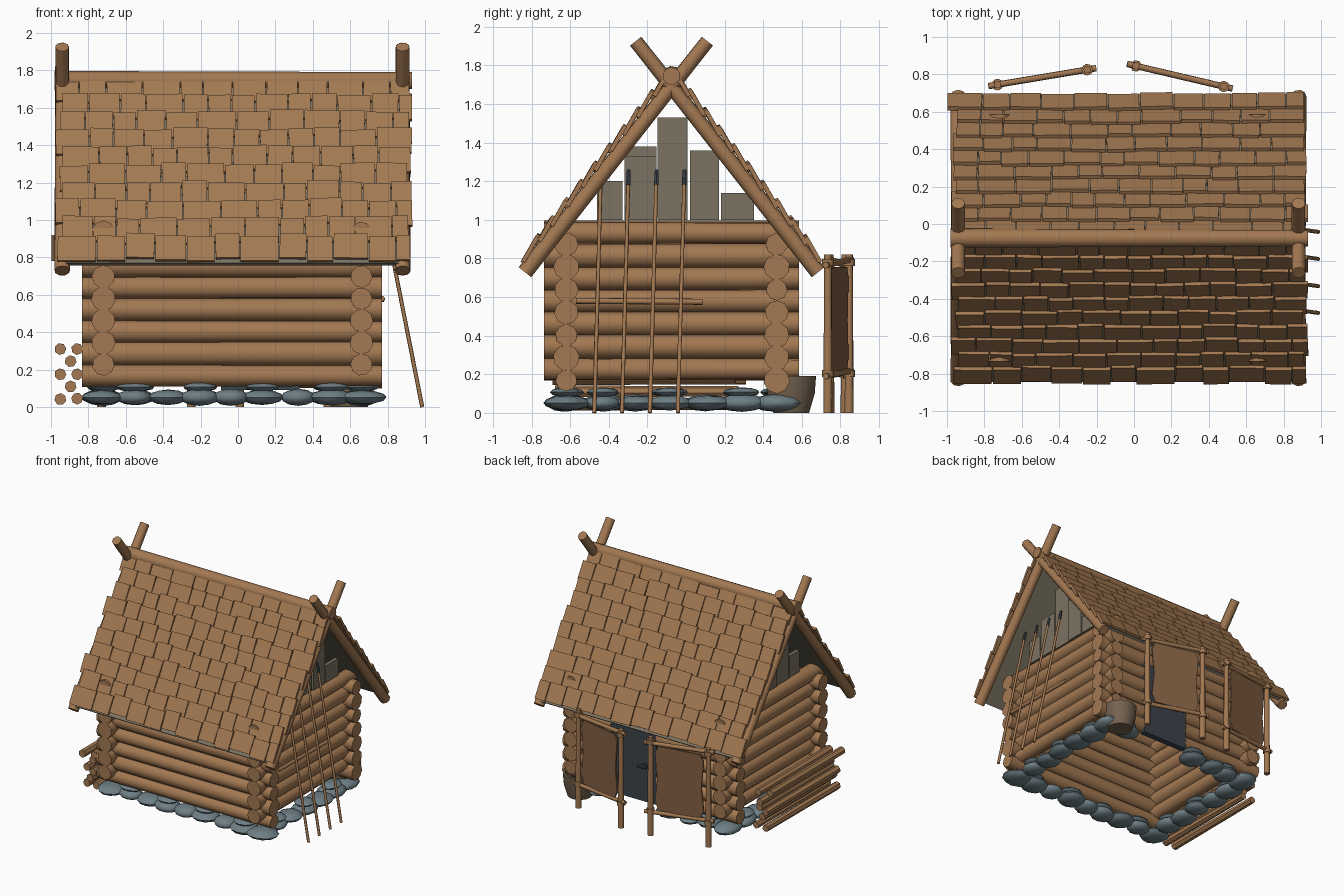
import bpy, bmesh, math, random
from mathutils import Vector as V, Matrix as M

if "Cube" in bpy.data.objects:
    bpy.data.objects.remove(bpy.data.objects["Cube"])

random.seed(4)
U = random.uniform

def mat(name, r, g, b):
    m = bpy.data.materials.new(name)
    m.diffuse_color = (r, g, b, 1)
    m.use_nodes = True
    m.node_tree.nodes["Principled BSDF"].inputs["Base Color"].default_value = m.diffuse_color
    return m

WOOD = mat("brown wood", .366, .190, .084)
GREY = mat("weathered board", .200, .170, .122)
STONE = mat("blue grey stone", .155, .212, .235)
HIDE = mat("tanned hide", .225, .115, .056)
DARK = mat("dark slate", .045, .058, .072)
BUCKET = mat("bucket brown", .175, .125, .080)

def rod(bm, p, q, r1, r2=None, sides=9):
    """Capped round bar from p to q."""
    p, q = V(p), V(q)
    d = q - p
    rot = d.to_track_quat('Z', 'Y').to_matrix().to_4x4()
    bmesh.ops.create_cone(bm, cap_ends=True, segments=sides, radius1=r1,
                          radius2=r1 if r2 is None else r2, depth=d.length,
                          matrix=M.Translation((p + q) / 2) @ rot @ M.Rotation(U(0, 6), 4, 'Z'))

def box(bm, c, size, rot=None):
    m = M.Translation(V(c)) @ (rot or M()) @ M.Diagonal((*size, 1))
    bmesh.ops.create_cube(bm, size=1, matrix=m)

def stone(bm, c, semi, turn):
    m = M.Translation(V(c)) @ M.Rotation(turn, 4, 'Z') @ M.Diagonal((*semi, 1))
    bmesh.ops.create_icosphere(bm, subdivisions=2, radius=1, matrix=m)

def done(name, bm, material, smooth=0):
    me = bpy.data.meshes.new(name)
    bm.to_mesh(me)
    bm.free()
    me.materials.append(material)
    ob = bpy.data.objects.new(name, me)
    bpy.context.collection.objects.link(ob)
    if smooth:
        bpy.ops.object.select_all(action='DESELECT')
        ob.select_set(True)
        bpy.context.view_layer.objects.active = ob
        bpy.ops.object.shade_smooth_by_angle(angle=math.radians(smooth))

X0, X1, Y0, Y1 = -.72, .66, -.62, .47      # wall centre lines
DOOR0, DOOR1 = -.09, .33
STEP = .1175

# log walls, interlocked at the corners, with a gap for the door at the back
bm = bmesh.new()
def log(p, q):
    r = U(.058, .066)
    rod(bm, p, q, r, r + U(-.005, .005))
for i in range(7):
    z = .168 + STEP * i
    log((-.835, Y0, z), (.77, Y0, z))
    if i < 5:
        log((-.835, Y1, z), (DOOR0, Y1, z))
        log((DOOR1, Y1, z), (.77, Y1, z))
    else:
        log((-.835, Y1, z), (.77, Y1, z))
    for x in (X0, X1):
        log((x, -.735, z + STEP / 2), (x, .585, z + STEP / 2))
done("log_walls", bm, WOOD, 50)

# door and its handle
bm = bmesh.new()
box(bm, ((DOOR0 + DOOR1) / 2, .495, .40), (DOOR1 - DOOR0, .05, .62))
rod(bm, (.01, .51, .40), (.01, .57, .40), .015)
rod(bm, (-.03, .565, .40), (.05, .565, .40), .015)
done("door", bm, DARK)

# foundation stones, two courses, left open at the door
bm = bmesh.new()
for a, b, n in (((X0, Y0), (X1, Y0), 9), ((X0, Y1), (X1, Y1), 9),
                ((X0, Y0), (X0, Y1), 7), ((X1, Y0), (X1, Y1), 7)):
    a, b = V((*a, 0)), V((*b, 0))
    turn = math.atan2((b - a).y, (b - a).x)
    for i in range(n):
        p = a.lerp(b, i / (n - 1)) + V((U(-.015, .015), U(-.015, .015), 0))
        if p.y > .4 and -.03 < p.x < .43:
            continue
        stone(bm, p + V((0, 0, .052)), (U(.09, .135), U(.085, .11), U(.037, .047)), turn + U(-.2, .2))
        if i % 2:
            stone(bm, p + V((0, 0, .107)), (U(.08, .10), U(.07, .08), .025), turn)
done("foundation_stones", bm, STONE, 40)

# roof frame of reference: s runs down the slope, h out of it
YR, ZR, A = -.075, 1.69, math.radians(51.7)
def slope(side, x, s, h):
    return V((x, YR + side * (s * math.cos(A) + h * math.sin(A)),
              ZR - s * math.sin(A) + h * math.cos(A)))
def slope_rot(side):
    return M.Rotation(-side * A, 4, 'X')

# crossed gable poles and ridge log
bm = bmesh.new()
for side in (-1, 1):
    for x in (-.94, .88):
        rod(bm, slope(side, x, 1.225, 0), slope(side, x, -.30, 0), .042, .037)
done("gable_poles", bm, WOOD, 50)
bm = bmesh.new()
rod(bm, (-.98, YR, 1.745), (.93, YR, 1.745), .052, .046, 10)
done("ridge_log", bm, WOOD, 50)

# roof boards under the shingles
bm = bmesh.new()
for side in (-1, 1):
    box(bm, slope(side, -.03, .60, .024), (1.84, 1.2, .02), slope_rot(side))
done("roof_deck", bm, GREY)

# overlapping shingles with uneven widths
bm = bmesh.new()
for side in (-1, 1):
    for row in range(10):
        x = -1.0 if (side == 1 and row == 0) else -.96 + U(-.02, .02)
        end = .92 + U(-.015, .015)
        while x < end - .03:
            w = U(.12, .21)
            if x + w > end - .07:
                w = end - x
            s = 1.185 - .12 * row + U(-.012, .012)
            rot = (slope_rot(side) @ M.Rotation(-side * .15, 4, 'X')
                   @ M.Rotation(U(-.025, .025), 4, 'Z'))
            box(bm, slope(side, x + w / 2, s - .075, .052), (w - .006, .15, .022), rot)
            x += w
done("shingles", bm, WOOD)

# stepped upright boards in both open gables
for name, x, tops in (("right_gable_boards", X1, (1.2, 1.33, 1.53, 1.36, 1.14)),
                      ("left_gable_boards", X0, (1.18, 1.38, 1.5, 1.33, 1.13))):
    bm = bmesh.new()
    for y, w, t in zip((-.395, -.235, -.07, .095, .267), (.13, .165, .155, .15, .17), tops):
        box(bm, (x + U(-.01, .01), y, (1.0 + t) / 2), (.03, w, t - 1.0))
    done(name, bm, GREY)

# spears leaning on the right wall, and the rack bar behind them
shafts, tips = bmesh.new(), bmesh.new()
for y in (-.475, -.332, -.187, -.042):
    foot, top = V((.985, y, 0)), V((.75, y + .033, 1.19))
    rod(shafts, foot, top, .011, .010, 7)
    d = (top - foot).normalized()
    rod(tips, top - d * .01, top + d * .07, .013, .010, 6)
rod(shafts, (.77, -.57, .58), (.77, .085, .575), .016, .016, 7)
done("spear_shafts", shafts, WOOD, 55)
done("spear_tips", tips, DARK)

# firewood stacked along the left wall
bm = bmesh.new()
for x, z in ((-.95, .31), (-.86, .31), (-.895, .245), (-.95, .175),
             (-.86, .175), (-.895, .11), (-.95, .042), (-.86, .045)):
    o = U(-.05, .05)
    rod(bm, (x, -.68 + o, z), (x, .27 + o, z), .032, .028, 7)
done("firewood", bm, WOOD)

# hide-drying frames standing behind the house
for name, p, q in (("left_rack", (-.73, .745), (-.25, .825)), ("right_rack", (.01, .845), (.48, .735))):
    p, q = V((*p, 0)), V((*q, 0))
    d, up = q - p, V((0, 0, 1))
    bm = bmesh.new()
    for post in (p, q):
        rod(bm, post, post + up * .82, .024, .020, 8)
        for z in (.205, .78):
            rod(bm, post + up * (z - .018), post + up * (z + .018), .031, .031, 8)
    for z in (.205, .78):
        rod(bm, p - d * .1 + up * (z + .015), q + d * .1 + up * (z - .015), .017, .017, 8)
    done(name + "_frame", bm, WOOD, 50)
    # stretched hide with clipped corners
    bm = bmesh.new()
    outline = ((.14, .22), (.86, .22), (.92, .29), (.88, .48), (.92, .70),
               (.86, .755), (.14, .755), (.08, .70), (.12, .48), (.08, .29))
    side = d.cross(up).normalized() * .006
    f = bm.faces.new([bm.verts.new(p + d * u + up * z - side) for u, z in outline])
    ext = bmesh.ops.extrude_face_region(bm, geom=[f])
    for v in ext["geom"]:
        if isinstance(v, bmesh.types.BMVert):
            v.co += side * 2
    bmesh.ops.recalc_face_normals(bm, faces=bm.faces)
    done(name + "_hide", bm, HIDE)

# open bucket by the back corner
bm = bmesh.new()
profile = ((0, 0), (.095, 0), (.125, .10), (.132, .19), (.112, .19), (.10, .10), (.08, .03), (0, .03))
vs = [bm.verts.new((r, 0, z)) for r, z in profile]
es = [bm.edges.new(e) for e in zip(vs, vs[1:])]
bmesh.ops.spin(bm, geom=vs + es, cent=(0, 0, 0), axis=(0, 0, 1), angle=math.tau, steps=14)
bmesh.ops.remove_doubles(bm, verts=bm.verts, dist=.0005)
bmesh.ops.recalc_face_normals(bm, faces=bm.faces)
bmesh.ops.translate(bm, verts=bm.verts, vec=(.60, .545, 0))
done("bucket", bm, BUCKET, 40)
